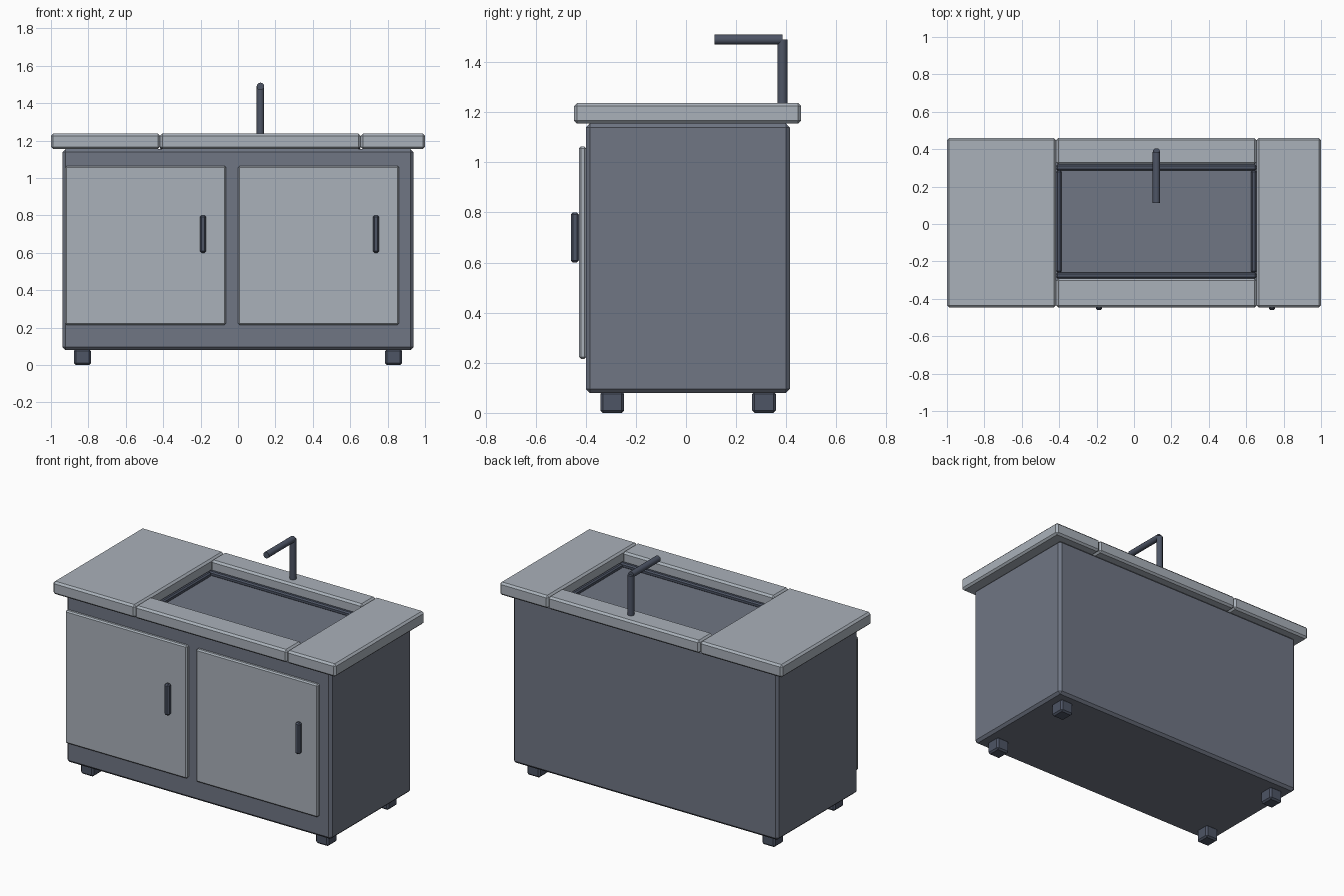
import bpy
import bmesh
import math
from mathutils import Matrix, Vector

if "Cube" in bpy.data.objects:
    bpy.data.objects.remove(bpy.data.objects["Cube"])


def material(name, rgb):
    m = bpy.data.materials.new(name)
    m.diffuse_color = (*rgb, 1)
    m.use_nodes = True
    m.node_tree.nodes["Principled BSDF"].inputs["Base Color"].default_value = m.diffuse_color
    return m


LIGHT = material("light_stone", (0.40, 0.44, 0.49))
BODY = material("cabinet_grey", (0.16, 0.18, 0.23))
DARK = material("dark_metal", (0.075, 0.09, 0.13))


def finish(name, bm, mat):
    mesh = bpy.data.meshes.new(name)
    bm.to_mesh(mesh)
    bm.free()
    mesh.materials.append(mat)
    ob = bpy.data.objects.new(name, mesh)
    bpy.context.collection.objects.link(ob)
    return ob


def box(name, x, y, z, mat, bevel=0.01):
    """Chamfered box from (min, max) ranges on each axis."""
    bm = bmesh.new()
    bmesh.ops.create_cube(bm, size=1)
    for v in bm.verts:
        v.co = [(r[0] + r[1]) / 2 + c * (r[1] - r[0]) for r, c in zip((x, y, z), v.co)]
    bmesh.ops.bevel(bm, geom=bm.edges[:], offset=bevel, segments=1, affect='EDGES')
    return finish(name, bm, mat)


def rod(name, start, end, radius, mat):
    a, b = Vector(start), Vector(end)
    rot = (b - a).to_track_quat('Z', 'Y').to_matrix().to_4x4()
    bm = bmesh.new()
    bmesh.ops.create_cone(bm, cap_ends=True, segments=12, radius1=radius, radius2=radius,
                          depth=(b - a).length, matrix=Matrix.Translation((a + b) / 2) @ rot)
    for f in bm.faces:
        f.smooth = len(f.verts) == 4
    for e in bm.edges:
        e.smooth = e.calc_face_angle(0) < math.radians(40)
    return finish(name, bm, mat)


# Cabinet body; its top is the sink floor
box("cabinet_body", (-0.938, 0.938), (-0.40, 0.415), (0.08, 1.155), BODY, 0.016)

# Feet
for sx, side in ((-1, "left"), (1, "right")):
    for y0, end in ((-0.342, "front"), (0.264, "back")):
        xs = sorted((sx * 0.786, sx * 0.877))
        box(f"{end}_{side}_foot", xs, (y0, y0 + 0.095), (0, 0.085), DARK, 0.01)

# Doors and handles
for x0, side in ((-0.925, "left"), (0.0, "right")):
    box(f"{side}_door", (x0, x0 + 0.861), (-0.427, -0.398), (0.215, 1.064), LIGHT, 0.008)
    hx = x0 + 0.738
    box(f"{side}_handle", (hx - 0.017, hx + 0.017), (-0.46, -0.427), (0.60, 0.80), DARK, 0.009)

# Countertop: two side slabs and two strips around the sink opening
top_z = (1.155, 1.237)
box("counter_left", (-1, -0.417), (-0.447, 0.46), top_z, LIGHT, 0.012)
box("counter_right", (0.656, 1), (-0.447, 0.46), top_z, LIGHT, 0.012)
box("counter_front", (-0.417, 0.656), (-0.447, -0.291), top_z, LIGHT, 0.012)
box("counter_back", (-0.417, 0.656), (0.318, 0.46), top_z, LIGHT, 0.012)

# Sink rim bars resting on the floor
rim_z = (1.15, 1.18)
box("rim_front", (-0.416, 0.655), (-0.291, -0.26), rim_z, DARK, 0.008)
box("rim_back", (-0.416, 0.655), (0.287, 0.318), rim_z, DARK, 0.008)
box("rim_left", (-0.416, -0.387), (-0.26, 0.287), rim_z, DARK, 0.008)
box("rim_right", (0.626, 0.655), (-0.26, 0.287), rim_z, DARK, 0.008)

# Faucet
rod("faucet_post", (0.12, 0.385, 1.22), (0.12, 0.385, 1.49), 0.02, DARK)
rod("faucet_spout", (0.12, 0.385, 1.49), (0.12, 0.113, 1.49), 0.02, DARK)
